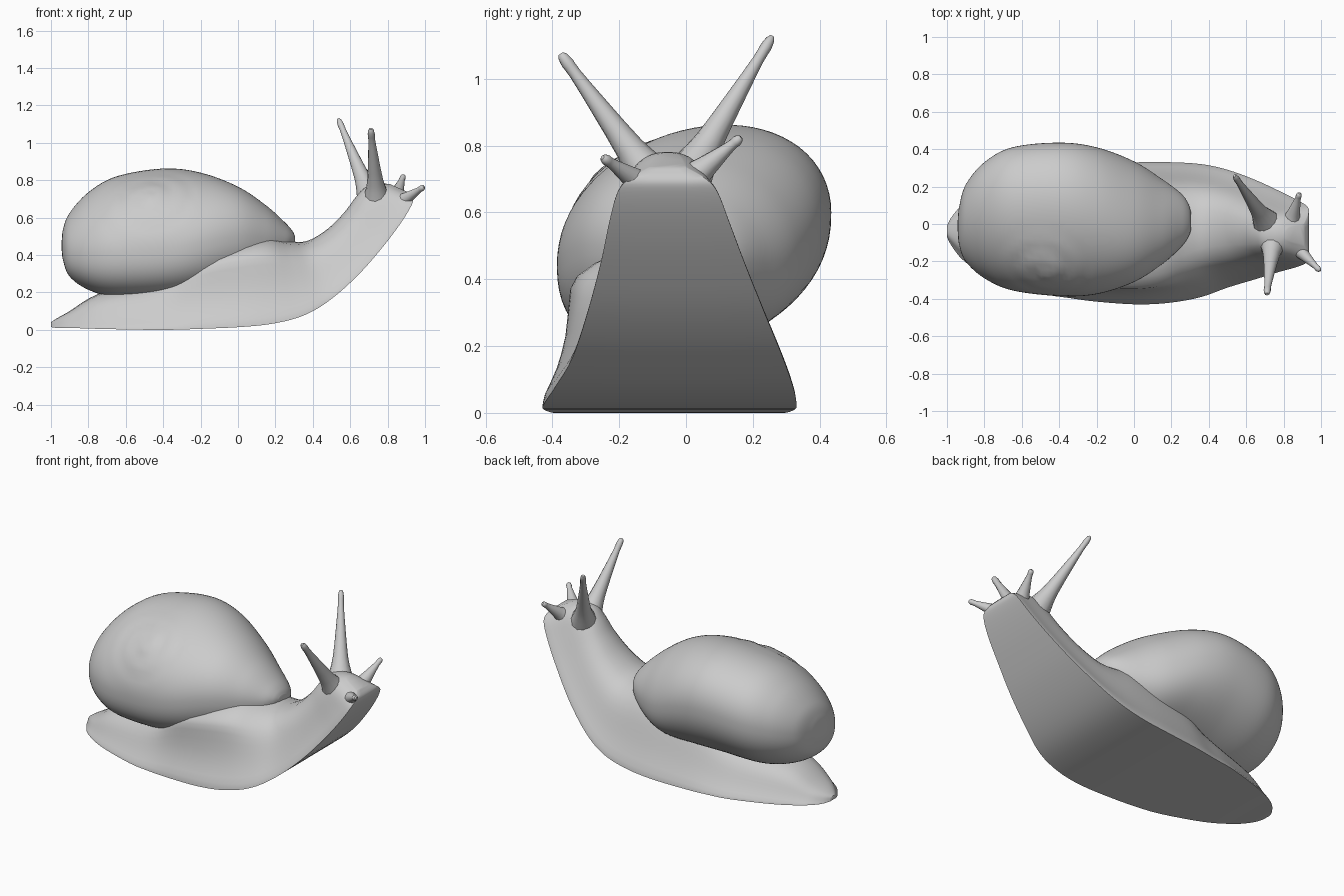
import bpy
import bmesh
import math
from mathutils import Vector

cube = bpy.data.objects.get("Cube")
if cube:
    bpy.data.objects.remove(cube, do_unlink=True)

# Single clay grey for the whole animal
GREY = (0.6, 0.6, 0.6, 1)
clay = bpy.data.materials.new("clay_grey")
clay.use_nodes = True
clay.diffuse_color = GREY
clay.node_tree.nodes["Principled BSDF"].inputs["Base Color"].default_value = GREY


def smooth_rows(rows, steps):
    """Pass a smooth curve through rows of numbers."""
    rows = [Vector(r) for r in rows]
    result = []
    for i in range(len(rows) - 1):
        a, b = rows[max(i - 1, 0)], rows[i]
        c, d = rows[i + 1], rows[min(i + 2, len(rows) - 1)]
        for s in range(steps):
            t = s / steps
            result.append(b + (c - a) * (t / 2)
                          + (a * 2 - b * 5 + c * 4 - d) * (t * t / 2)
                          + (b * 3 - a - c * 3 + d) * (t ** 3 / 2))
    result.append(rows[-1])
    return result


def loft(name, rings, adjust=None):
    """Skin closed rings of points, capping both ends."""
    bm = bmesh.new()
    loops = [[bm.verts.new(p) for p in ring] for ring in rings]
    count = len(loops[0])
    for low, high in zip(loops, loops[1:]):
        for i in range(count):
            j = (i + 1) % count
            bm.faces.new((low[i], low[j], high[j], high[i]))
    bm.faces.new(loops[0])
    bm.faces.new(loops[-1])
    bmesh.ops.recalc_face_normals(bm, faces=bm.faces)
    if adjust:
        bm.normal_update()
        adjust(bm)
    mesh = bpy.data.meshes.new(name)
    bm.to_mesh(mesh)
    bm.free()
    mesh.materials.append(clay)
    obj = bpy.data.objects.new(name, mesh)
    bpy.context.collection.objects.link(obj)
    bpy.ops.object.select_all(action='DESELECT')
    obj.select_set(True)
    bpy.context.view_layer.objects.active = obj
    bpy.ops.object.shade_smooth_by_angle(angle=math.radians(42))


# Body: flat sole with a sharp rim, rising into the neck and head
# Each station: sole x, sole z, back x, back z, centre y, half width,
# and how far the right flank swells up against the shell
stations = [
    (-1, .015, -1, .04, -.04, .03, 0),
    (-.97, .01, -.97, .06, -.04, .085, 0),
    (-.9, .01, -.9, .10, -.045, .16, 0),
    (-.75, .005, -.75, .19, -.05, .24, 0),
    (-.5, 0, -.5, .25, -.05, .32, 0),
    (-.35, 0, -.35, .31, -.05, .345, .3),
    (-.2, .005, -.2, .42, -.05, .365, 1),
    (.02, .015, 0, .48, -.05, .38, 1),
    (.2, .035, .15, .50, -.045, .375, .8),
    (.36, .08, .27, .475, -.035, .355, .3),
    (.5, .165, .37, .475, -.025, .315, 0),
    (.65, .30, .48, .54, -.03, .265, 0),
    (.78, .45, .57, .63, -.04, .215, 0),
    (.87, .57, .63, .71, -.05, .18, 0),
    (.925, .66, .68, .76, -.055, .15, 0),
    (.935, .70, .75, .78, -.055, .115, 0),
    (.91, .735, .81, .78, -.055, .055, 0),
]
left_side = smooth_rows([(1, 0), (.98, .07), (.88, .25), (.79, .45),
                         (.70, .65), (.56, .83), (.32, .96), (0, 1)], 2)
swollen = smooth_rows([(1, 0), (.98, .08), (.89, .24), (.82, .45),
                       (.79, .68), (.74, .82), (.45, .95), (0, 1)], 2)
body_rings = []
for sx, sz, bx, bz, cy, width, swell in smooth_rows(stations, 4):
    right_side = [a.lerp(b, swell) for a, b in zip(left_side, swollen)]
    outline = [(0, 0), (.5, 0)] + [tuple(p) for p in left_side]
    outline += [(-w, h) for w, h in reversed(right_side[:-1])] + [(-.5, 0)]
    body_rings.append([(sx + (bx - sx) * h, cy + width * w, sz + (bz - sz) * h)
                       for w, h in outline])
loft("body", body_rings)

# Shell: leaning egg with a shallow whorl wound round the apex
# Each section: x, lowest z, highest z, lowest y, highest y, lean
sections = [
    (-.943, .43, .47, -.03, .01, .2),
    (-.935, .37, .54, -.11, .09, .2),
    (-.9, .285, .625, -.2, .21, .2),
    (-.8, .215, .735, -.29, .33, .2),
    (-.65, .175, .82, -.355, .41, .2),
    (-.4, .175, .862, -.385, .435, .2),
    (-.2, .19, .84, -.375, .41, .12),
    (0, .22, .765, -.31, .335, -.03),
    (.15, .28, .665, -.215, .24, -.1),
    (.25, .36, .575, -.125, .165, -.1),
    (.29, .42, .53, -.07, .11, -.1),
    (.305, .46, .50, -.03, .06, -.1),
]
SIDES = 72
shell_rings = []
for x, z0, z1, y0, y1, lean in smooth_rows(sections, 8):
    wide, tall = (y1 - y0) / 2, (z1 - z0) / 2
    rise = math.sqrt(max(tall ** 2 - (lean * wide) ** 2, tall ** 2 / 4))
    ring = []
    for i in range(SIDES):
        a = math.tau * i / SIDES
        across, upward = math.cos(a), math.sin(a)
        if upward < 0:  # fuller belly
            upward = -abs(upward) ** 0.85
        ring.append((x, (y0 + y1) / 2 + wide * across,
                     (z0 + z1) / 2 + rise * upward + lean * wide * across))
    shell_rings.append(ring)


def wind_whorl(bm):
    """Press a spiral seam into the shell and raise its apex."""
    apex = Vector((-.47, -.24, .7))
    axis = Vector((-.05, -.62, .78)).normalized()
    right = Vector((0, 0, 1)).cross(axis).normalized()
    up = axis.cross(right)
    moves = []
    for v in bm.verts:
        d = v.co - apex
        u, w = d.dot(right), d.dot(up)
        r = math.hypot(u, w)
        if v.normal.dot(axis) < 0.3 or r > 0.3:
            continue
        phase = (r / 0.11 - math.atan2(w, u) / math.tau) % 1
        fade = 1 - r / 0.3
        seam = math.sin(math.pi * phase) ** 0.5 - 0.7
        moves.append((v, axis * fade * (0.018 * seam + 0.025 * fade)))
    for v, move in moves:
        v.co += move


loft("shell", shell_rings, wind_whorl)


# Tentacles: flared root sunk in the head, slim stalk, small rounded tip
def tentacle(name, root, tip, root_radius, tip_radius):
    root, tip = Vector(root), Vector(tip)
    turn = (tip - root).to_track_quat('Z', 'Y')
    length = (tip - root).length
    rings = [(t, tip_radius + (root_radius - tip_radius) * flare)
             for t, flare in smooth_rows([(0, 1), (.15, .68), (.3, .42), (.6, .2),
                                          (.85, .05), (.93, .06), (.98, 0)], 2)]
    rings.append((1, tip_radius * 0.55))
    loft(name, [[root + turn @ Vector((r * math.cos(math.tau * i / 12),
                                       r * math.sin(math.tau * i / 12), t * length))
                 for i in range(12)] for t, r in rings])


tentacle("left_eye_stalk", (.72, -.01, .68), (.537, .258, 1.127), .085, .013)
tentacle("right_eye_stalk", (.745, -.08, .67), (.71, -.375, 1.075), .085, .015)
tentacle("left_feeler", (.83, -.02, .67), (.885, .165, .825), .085, .012)
tentacle("right_feeler", (.82, -.08, .65), (.995, -.25, .765), .085, .012)
